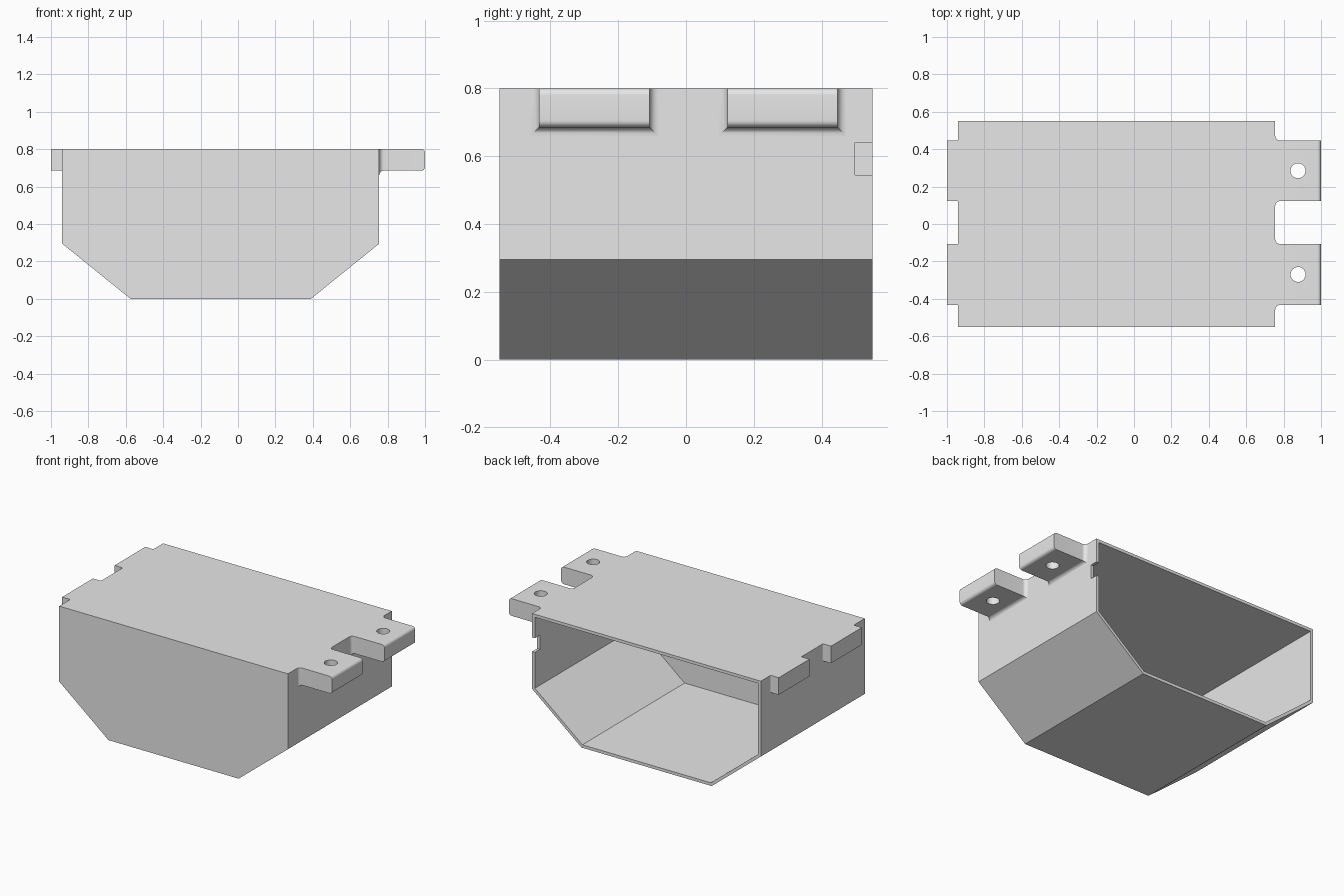
import bpy, bmesh, math

cube = bpy.data.objects.get("Cube")
if cube:
    bpy.data.objects.remove(cube, do_unlink=True)

grey = bpy.data.materials.new("light_grey")
grey.use_nodes = True
grey.diffuse_color = (0.8, 0.8, 0.8, 1)
grey.node_tree.nodes["Principled BSDF"].inputs["Base Color"].default_value = (0.8, 0.8, 0.8, 1)

TOP, UNDER = 0.8, 0.685        # tab heights
RIGHT, LEFT = 0.755, -0.94     # outer side walls
DEPTH = 0.55                   # half length along y
SPANS = {"front": (-0.433, -0.107), "back": (0.122, 0.447)}


def finish(name, bm):
    bmesh.ops.recalc_face_normals(bm, faces=bm.faces)
    mesh = bpy.data.meshes.new(name)
    bm.to_mesh(mesh)
    bm.free()
    mesh.materials.append(grey)
    obj = bpy.data.objects.new(name, mesh)
    bpy.context.collection.objects.link(obj)
    return obj


def bake(obj):
    """Replace the mesh with its modified result."""
    bpy.context.view_layer.update()
    result = obj.evaluated_get(bpy.context.evaluated_depsgraph_get())
    mesh = bpy.data.meshes.new_from_object(result)
    obj.modifiers.clear()
    obj.data = mesh


def cut(obj, cutter):
    cutter.hide_render = True
    mod = obj.modifiers.new("cut", "BOOLEAN")
    mod.object = cutter
    mod.solver = "EXACT"
    bake(obj)
    bpy.data.objects.remove(cutter, do_unlink=True)


def smooth(obj):
    bpy.ops.object.select_all(action="DESELECT")
    obj.select_set(True)
    bpy.context.view_layer.objects.active = obj
    bpy.ops.object.shade_smooth_by_angle(angle=math.radians(30))


def box(name, lo, hi):
    bm = bmesh.new()
    bmesh.ops.create_cube(bm, size=1)
    for v in bm.verts:
        v.co = [a + (c + 0.5) * (b - a) for a, b, c in zip(lo, hi, v.co)]
    return finish(name, bm)


def loft(name, rings):
    """Skin a chain of equal-sized point rings and cap both ends."""
    bm = bmesh.new()
    loops = [[bm.verts.new(p) for p in ring] for ring in rings]
    for a, b in zip(loops, loops[1:]):
        for i in range(len(a)):
            j = (i + 1) % len(a)
            bm.faces.new((a[i], a[j], b[j], b[i]))
    bm.faces.new(loops[0])
    bm.faces.new(loops[-1])
    return finish(name, bm)


def section(x, span, flare, z0, z1):
    y0, y1 = span[0] - flare, span[1] + flare
    return [(x, y0, z0), (x, y1, z0), (x, y1, z1), (x, y0, z1)]


# Housing: six-sided shell, closed at the front and open at the back
profile = [(LEFT, TOP), (RIGHT, TOP), (RIGHT, 0.295), (0.39, 0), (-0.575, 0), (LEFT, 0.295)]
housing = loft("housing", [[(x, y, z) for x, z in profile] for y in (-DEPTH, DEPTH)])
bm = bmesh.new()
bm.from_mesh(housing.data)
bmesh.ops.delete(bm, geom=[f for f in bm.faces if f.normal.y > 0.9], context="FACES_ONLY")
bm.to_mesh(housing.data)
bm.free()
shell = housing.modifiers.new("wall", "SOLIDIFY")
shell.thickness = 0.02
shell.offset = -1
shell.use_even_offset = True
bake(housing)

# Small notch at the open end of the side wall
cut(housing, box("notch_cutter", (RIGHT - 0.06, 0.498, 0.545), (RIGHT + 0.05, 0.6, 0.64)))

ANGLES = [math.pi / 2 * i / 8 for i in range(9)]
for place, span in SPANS.items():
    # Mounting tab: filleted root, rounded tip
    r, tip = 0.025, 0.02
    rings = []
    for a in ANGLES:
        flare = r - r * math.sin(a)
        rings.append(section(RIGHT + r - r * math.cos(a), span, flare, UNDER - flare, TOP))
    for a in ANGLES:
        inset = tip - tip * math.cos(a)
        rings.append(section(1 - tip + tip * math.sin(a), span, 0, UNDER + inset, TOP - inset))
    tab = loft(place + "_mounting_tab", rings)

    # Screw hole
    bm = bmesh.new()
    bmesh.ops.create_cone(bm, cap_ends=True, segments=32, radius1=0.04, radius2=0.04, depth=0.4)
    drill = finish("hole_cutter", bm)
    drill.location = (0.877, sum(span) / 2, 0.74)
    cut(tab, drill)
    smooth(tab)

    # Short locating lug on the opposite wall
    r = 0.006
    rings = [section(LEFT - r + r * math.cos(a), span, r - r * math.sin(a), UNDER, TOP) for a in ANGLES]
    rings.append(section(-1, span, 0, UNDER, TOP))
    smooth(loft(place + "_locating_lug", rings))
